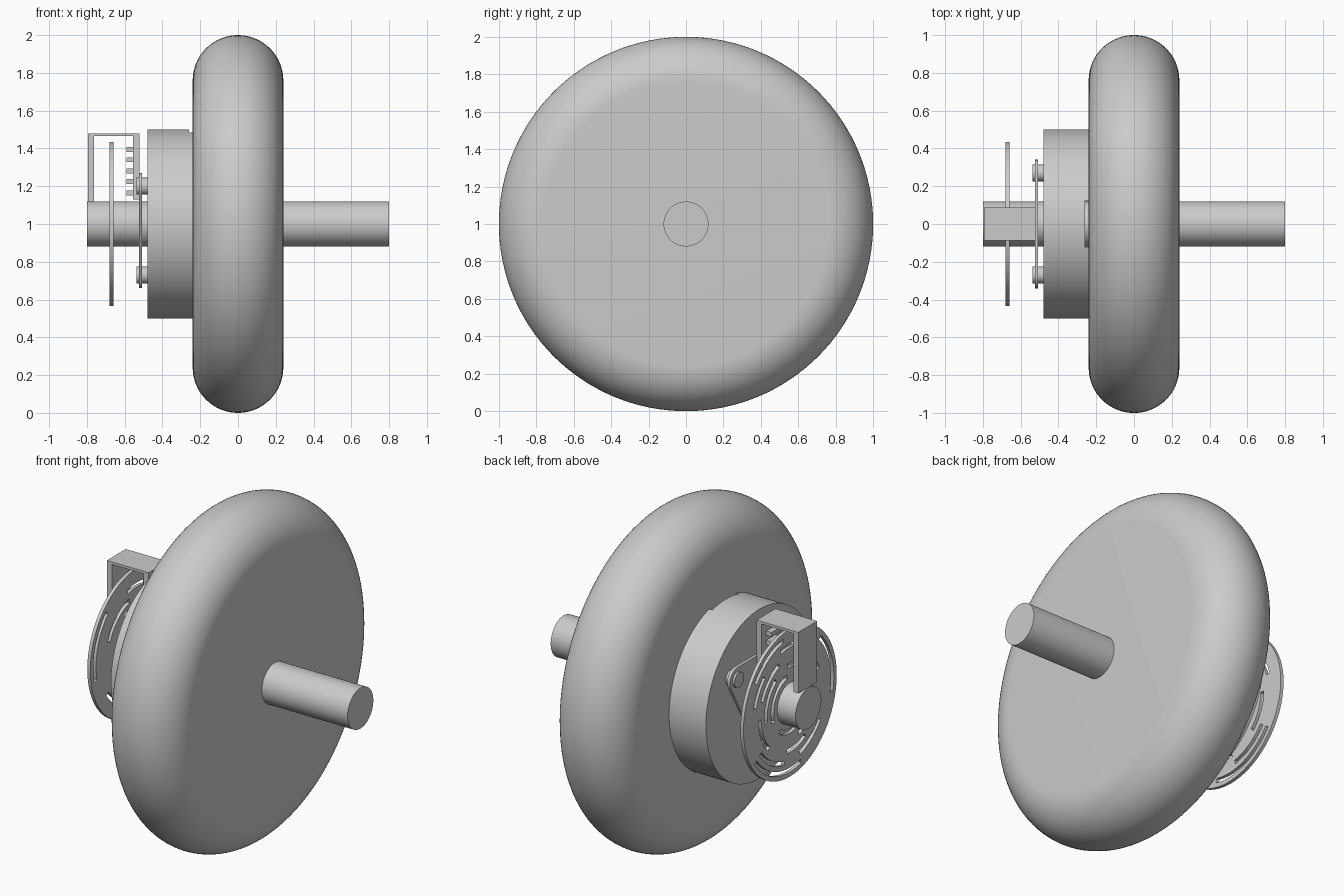
import bpy
import bmesh
from math import sin, cos, pi, radians
from mathutils import Matrix

cube = bpy.data.objects.get("Cube")
if cube:
    bpy.data.objects.remove(cube, do_unlink=True)

grey = bpy.data.materials.new("plain_grey")
grey.use_nodes = True
COLOUR = (0.6, 0.6, 0.6, 1)
grey.diffuse_color = COLOUR
grey.node_tree.nodes["Principled BSDF"].inputs["Base Color"].default_value = COLOUR

HUB = 1.0  # height of the axle centre


def finish(bm, name, smooth=True):
    bmesh.ops.recalc_face_normals(bm, faces=bm.faces[:])
    mesh = bpy.data.meshes.new(name)
    bm.to_mesh(mesh)
    bm.free()
    mesh.materials.append(grey)
    ob = bpy.data.objects.new(name, mesh)
    bpy.context.collection.objects.link(ob)
    bpy.ops.object.select_all(action="DESELECT")
    ob.select_set(True)
    bpy.context.view_layer.objects.active = ob
    if smooth:
        bpy.ops.object.shade_smooth_by_angle(angle=radians(30))
    return ob


def rod(name, x0, x1, radius, y=0, z=HUB, sides=64):
    """Cylinder running along x."""
    bm = bmesh.new()
    place = Matrix.Translation(((x0 + x1) / 2, y, z)) @ Matrix.Rotation(pi / 2, 4, "Y")
    bmesh.ops.create_cone(bm, cap_ends=True, segments=sides, radius1=radius,
                          radius2=radius, depth=x1 - x0, matrix=place)
    return finish(bm, name)


def box(name, x0, x1, half_y, z0, z1):
    bm = bmesh.new()
    place = (Matrix.Translation(((x0 + x1) / 2, 0, (z0 + z1) / 2))
             @ Matrix.Diagonal((x1 - x0, 2 * half_y, z1 - z0, 1)))
    bmesh.ops.create_cube(bm, size=1, matrix=place)
    return finish(bm, name, smooth=False)


def apply_modifier(ob, mod):
    bpy.context.view_layer.objects.active = ob
    bpy.ops.object.modifier_apply(modifier=mod.name)


# Wheel: flat sides with a fully rounded rim, spun about the axle
bm = bmesh.new()
arc = [pi * i / 32 for i in range(33)]
profile = [(0.24, 0)] + [(0.24 * cos(a), 0.76 + 0.24 * sin(a)) for a in arc] + [(-0.24, 0)]
verts = [bm.verts.new((x, 0, HUB + r)) for x, r in profile]
edges = [bm.edges.new(pair) for pair in zip(verts, verts[1:])]
bmesh.ops.spin(bm, geom=verts + edges, cent=(0, 0, HUB), axis=(1, 0, 0),
               angle=2 * pi, steps=128)
bmesh.ops.remove_doubles(bm, verts=bm.verts[:], dist=0.0005)
finish(bm, "wheel")

# Axle
rod("axle", -0.8, 0.8, 0.12)

# Motor drum with a cable slot next to the wheel
drum = rod("motor_drum", -0.48, -0.22, 0.5, sides=128)
cutter = box("slot_cutter", -0.26, -0.2, 0.125, HUB, 1.6)
cutter.hide_render = True
cut = drum.modifiers.new("slot", "BOOLEAN")
cut.operation = "DIFFERENCE"
cut.solver = "EXACT"
cut.object = cutter
apply_modifier(drum, cut)
bpy.data.objects.remove(cutter, do_unlink=True)

# Rounded triangular mounting plate with a bolt at each corner
bolts = [(0.27, 0.2), (-0.27, 0.2), (0, -0.27)]
bm = bmesh.new()
outline = []
for i, (y, z) in enumerate(bolts):
    start = -30 + 120 * i
    for k in range(13):
        a = radians(start + 10 * k)
        outline.append(bm.verts.new((-0.525, y + 0.07 * cos(a), HUB + z + 0.07 * sin(a))))
face = bm.faces.new(outline)
back = bmesh.ops.extrude_face_region(bm, geom=[face])["geom"]
bmesh.ops.translate(bm, vec=(0.018, 0, 0),
                    verts=[g for g in back if isinstance(g, bmesh.types.BMVert)])
finish(bm, "mounting_plate")
for i, (y, z) in enumerate(bolts):
    rod(f"plate_bolt_{i + 1}", -0.537, -0.47, 0.045, y, HUB + z, 32)

# Encoder disc: polar grid whose slot cells are left open
tracks = [0.165, 0.225, 0.28, 0.34, 0.395]
slots = [  # start and end angle in degrees for each track, inner to outer
    [(100, 200), (235, 330)],
    [(60, 95), (125, 190), (290, 345)],
    [(20, 75), (110, 160), (180, 225), (265, 300)],
    [(75, 105), (135, 165), (215, 260), (285, 325)],
    [(-12, 45), (100, 145), (215, 285)],
]
radii = [0.11]
for r in tracks:
    radii += [r - 0.013, r + 0.013]
radii.append(0.435)
STEPS = 120
bm = bmesh.new()
rings = [[bm.verts.new((-0.67, -r * cos(2 * pi * s / STEPS), HUB + r * sin(2 * pi * s / STEPS)))
          for s in range(STEPS)] for r in radii]
for band in range(len(radii) - 1):
    for s in range(STEPS):
        angle = (s + 0.5) * 360 / STEPS
        is_track = band % 2 == 1
        if is_track and any((angle - a) % 360 < b - a for a, b in slots[band // 2]):
            continue
        t = (s + 1) % STEPS
        bm.faces.new((rings[band][s], rings[band][t], rings[band + 1][t], rings[band + 1][s]))
disc = finish(bm, "encoder_disc", smooth=False)
thick = disc.modifiers.new("thickness", "SOLIDIFY")
thick.thickness = 0.02
thick.offset = 0
apply_modifier(disc, thick)
bpy.ops.object.select_all(action="DESELECT")
disc.select_set(True)
bpy.ops.object.shade_smooth_by_angle(angle=radians(30))

# Sensor bracket straddling the disc: outer leg, top, inner leg
bm = bmesh.new()
side = [(-0.795, 1.12), (-0.795, 1.48), (-0.522, 1.48), (-0.522, 1.13),
        (-0.555, 1.13), (-0.555, 1.465), (-0.763, 1.465), (-0.763, 1.12)]
face = bm.faces.new([bm.verts.new((x, -0.088, z)) for x, z in side])
far = bmesh.ops.extrude_face_region(bm, geom=[face])["geom"]
bmesh.ops.translate(bm, vec=(0, 0.176, 0),
                    verts=[g for g in far if isinstance(g, bmesh.types.BMVert)])
finish(bm, "sensor_bracket", smooth=False)

# One sensor block facing each track
for i, r in enumerate(tracks):
    box(f"sensor_{i + 1}", -0.59, -0.545, 0.045, HUB + r - 0.013, HUB + r + 0.013)
